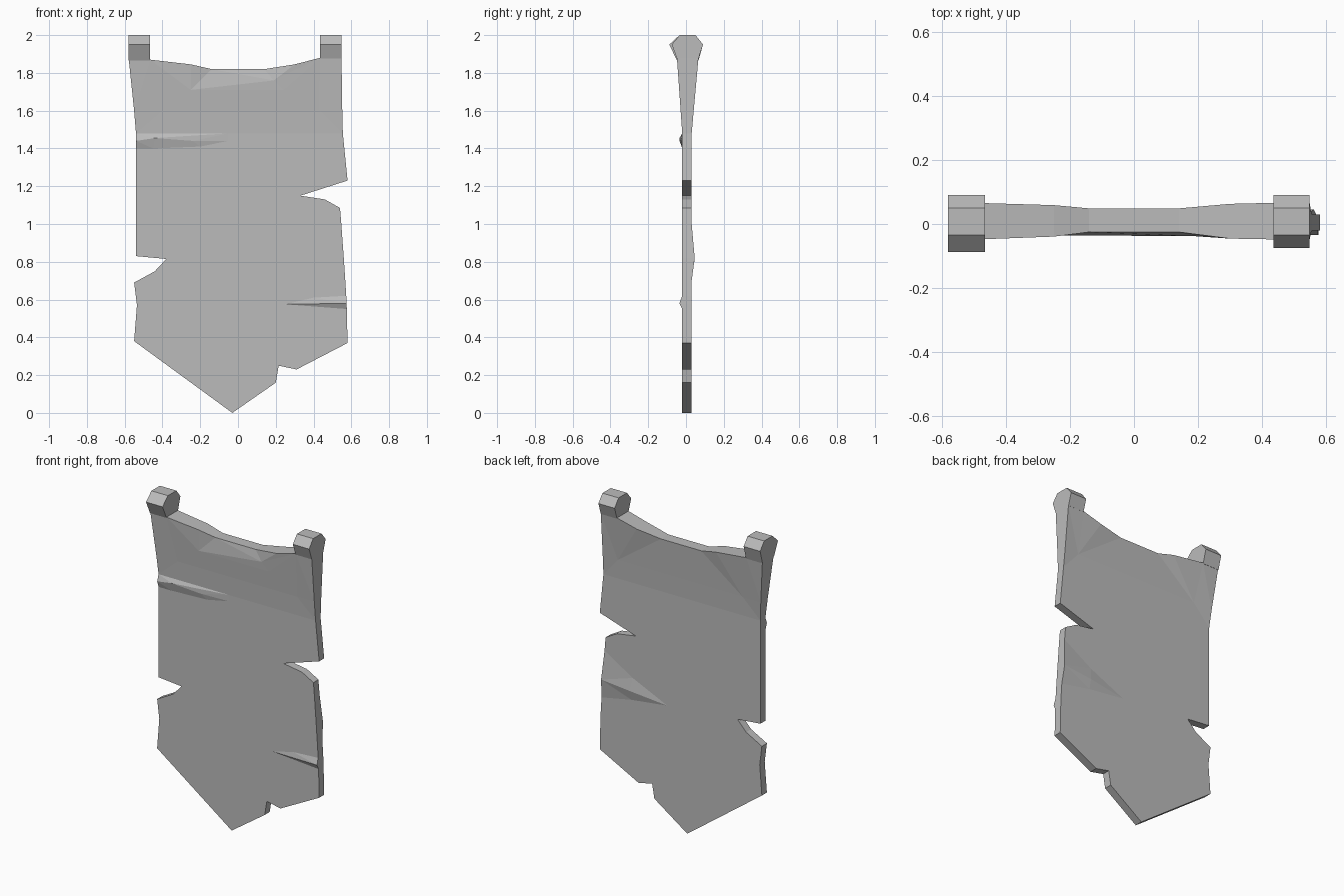
import bpy, bmesh
from mathutils import Vector
from mathutils.geometry import delaunay_2d_cdt

cube = bpy.data.objects.get("Cube")
if cube:
    bpy.data.objects.remove(cube)

grey = bpy.data.materials.new("worn grey cloth")
grey.use_nodes = True
colour = (0.5, 0.5, 0.5, 1)
grey.diffuse_color = colour
grey.node_tree.nodes["Principled BSDF"].inputs["Base Color"].default_value = colour


def finish(bm, name):
    bmesh.ops.recalc_face_normals(bm, faces=bm.faces)
    mesh = bpy.data.meshes.new(name)
    bm.to_mesh(mesh)
    bm.free()
    mesh.materials.append(grey)
    obj = bpy.data.objects.new(name, mesh)
    bpy.context.collection.objects.link(obj)
    return obj


def clamp(value):
    return max(0.0, min(1.0, value))


# Cloth thickness: flat below, flaring towards the hanging loops
def front_depth(x, z):
    flare = clamp((z - 1.48) / 0.4)
    side = clamp((abs(x) - 0.14) / 0.16)
    return -0.02 - flare * (0.006 + 0.022 * side)


def back_depth(x, z):
    flare = clamp((z - 1.48) / 0.4)
    side = clamp((abs(x) - 0.14) / 0.16)
    return 0.03 + flare * (0.022 + 0.014 * side)


# Torn outline of the cloth, counterclockwise from the bottom tip
right_edge = [(-0.03, 0), (0.2, 0.16), (0.215, 0.25), (0.31, 0.23), (0.58, 0.37),
              (0.576, 0.55), (0.575, 0.58), (0.573, 0.62), (0.568, 0.7), (0.56, 0.82),
              (0.547, 1), (0.54, 1.085), (0.46, 1.13), (0.33, 1.15), (0.58, 1.23),
              (0.555, 1.48), (0.552, 1.6), (0.548, 1.88)]
top_edge = [(0.435, 1.88), (0.3, 1.845), (0.14, 1.82), (-0.14, 1.82),
            (-0.25, 1.845), (-0.465, 1.87), (-0.578, 1.87)]
left_edge = [(-0.55, 1.6), (-0.54, 1.48), (-0.54, 1.44), (-0.54, 1.4), (-0.54, 0.83),
             (-0.38, 0.815), (-0.44, 0.75), (-0.55, 0.69), (-0.535, 0.57), (-0.55, 0.38)]
outline = right_edge + top_edge + left_edge

# Creases are chains of (x, z, depth); None keeps the regular depth
front_creases = [
    [(0.555, 1.48, None), (-0.05, 1.48, None), (-0.54, 1.48, None)],
    [(0.552, 1.6, None), (0.43, 1.6, -0.026), (-0.4, 1.6, -0.026), (-0.55, 1.6, None)],
    [(0.435, 1.88, None), (0.24, 1.71, -0.035), (-0.25, 1.71, -0.035), (-0.4, 1.6, -0.026)],
    [(0.435, 1.88, None), (0.19, 1.76, -0.038), (-0.14, 1.82, None)],
    [(-0.54, 1.44, -0.034), (-0.44, 1.455, -0.034), (-0.24, 1.44, -0.028), (-0.05, 1.44, None)],
    [(-0.54, 1.4, None), (-0.45, 1.4, None), (-0.2, 1.41, None), (-0.05, 1.44, None)],
    [(0.575, 0.58, -0.035), (0.25, 0.575, None)],
    [(0.573, 0.62, None), (0.4, 0.61, None), (0.25, 0.575, None), (0.576, 0.55, None)],
]
back_creases = [
    [(0.555, 1.48, None), (-0.54, 1.48, None)],
    [(0.552, 1.6, None), (0.45, 1.6, 0.036), (-0.42, 1.6, 0.036), (-0.55, 1.6, None)],
    [(0.14, 1.82, None), (0.45, 1.6, 0.036), (0.435, 1.88, None)],
    [(-0.14, 1.82, None), (-0.42, 1.6, 0.036), (-0.465, 1.87, None)],
    [(0.56, 0.82, 0.046), (0.36, 0.8, 0.044), (0.11, 0.77, None)],
    [(0.547, 1, None), (0.35, 0.88, None), (0.11, 0.77, None)],
    [(0.568, 0.7, None), (0.36, 0.74, None), (0.11, 0.77, None)],
]


def cloth_side(bm, creases, depth):
    """Triangulate one side of the cloth and return its outline vertices."""
    points = list(outline)
    depths = [depth(x, z) for x, z in points]
    edges = [(i, (i + 1) % len(points)) for i in range(len(points))]
    for chain in creases:
        ids = []
        for x, z, y in chain:
            if (x, z) not in points:
                points.append((x, z))
                depths.append(depth(x, z))
            i = points.index((x, z))
            if y is not None:
                depths[i] = y
            ids.append(i)
        edges += zip(ids, ids[1:])
    flat, _, tris, origins, _, _ = delaunay_2d_cdt(
        [Vector(p) for p in points], edges, [], 1, 1e-5)
    verts, rim = [], {}
    for co, source in zip(flat, origins):
        y = depths[source[0]] if source else depth(*co)
        v = bm.verts.new((co.x, y, co.y))
        verts.append(v)
        for i in source:
            rim[i] = v
    for tri in tris:
        bm.faces.new([verts[i] for i in tri])
    return [rim[i] for i in range(len(outline))]


# Banner cloth: front, back and the wall between them
bm = bmesh.new()
front = cloth_side(bm, front_creases, front_depth)
back = cloth_side(bm, back_creases, back_depth)
for i in range(len(outline)):
    j = (i + 1) % len(outline)
    bm.faces.new((front[i], front[j], back[j], back[i]))
finish(bm, "banner_cloth")


# Hanging loops: a six-sided profile running along x
def hanging_loop(name, x_start, x_end, base, nose):
    profile = [(-0.048, base), (nose, 1.95), (-0.034, 2), (0.05, 2), (0.09, 1.95), (0.066, base)]
    bm = bmesh.new()
    face = bm.faces.new([bm.verts.new((x_start, y, z)) for y, z in profile])
    grown = bmesh.ops.extrude_face_region(bm, geom=[face])["geom"]
    moved = [v for v in grown if isinstance(v, bmesh.types.BMVert)]
    bmesh.ops.translate(bm, verts=moved, vec=(x_end - x_start, 0, 0))
    finish(bm, name)


hanging_loop("left_hanging_loop", 0.435, 0.548, 1.875, -0.075)
hanging_loop("right_hanging_loop", -0.58, -0.465, 1.865, -0.088)
